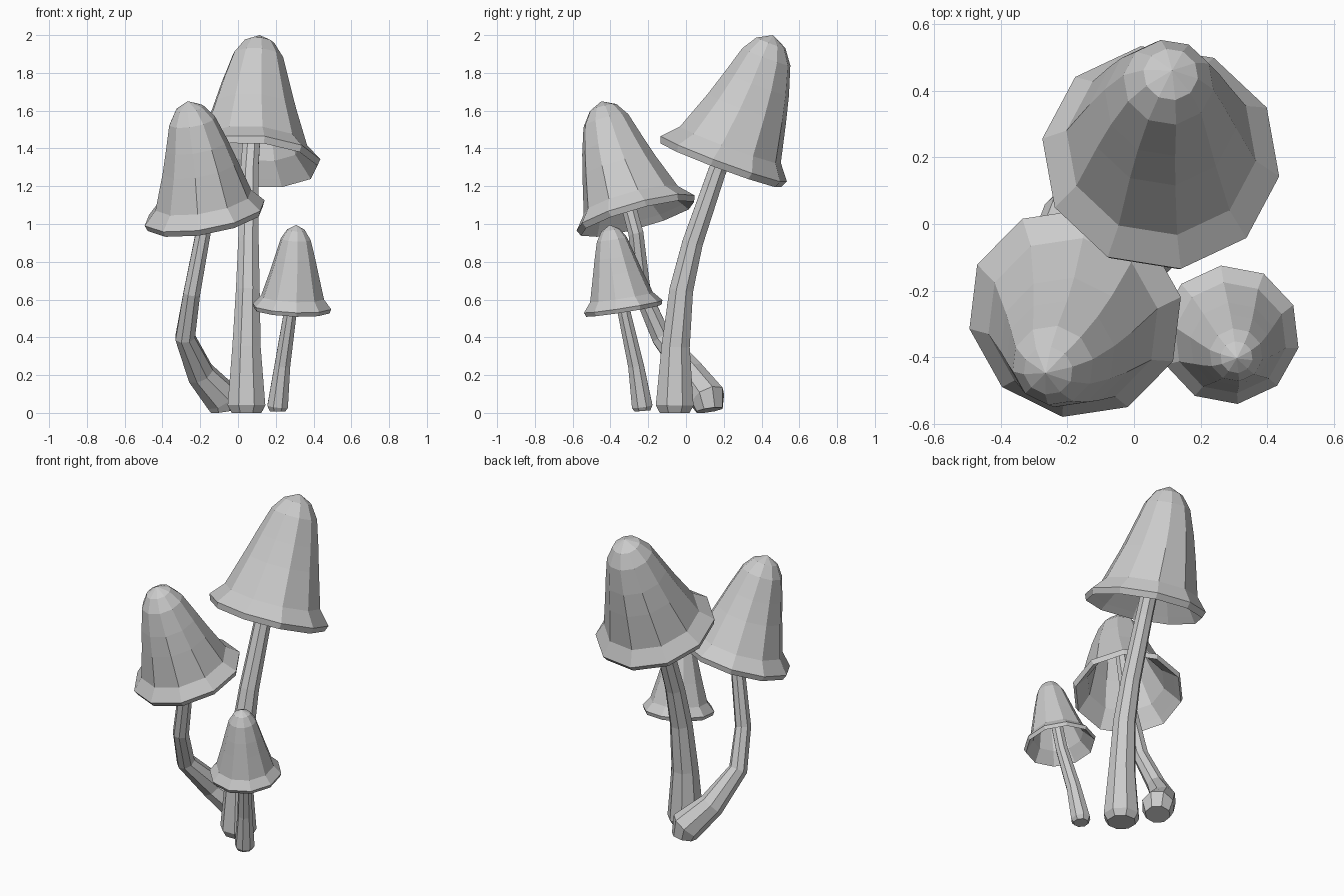
import bpy, bmesh, math
from mathutils import Vector

cube = bpy.data.objects.get("Cube")
if cube:
    bpy.data.objects.remove(cube, do_unlink=True)

grey = bpy.data.materials.new("plain_grey")
grey.use_nodes = True
colour = (0.6, 0.6, 0.6, 1)
grey.diffuse_color = colour
grey.node_tree.nodes["Principled BSDF"].inputs["Base Color"].default_value = colour

UP = Vector((0, 0, 1))


def ring(bm, centre, axis, radius, sides, phase):
    """One polygon of vertices square to the axis."""
    turn = UP.rotation_difference(axis)
    points = []
    for i in range(sides):
        a = math.radians(phase) + math.tau * i / sides
        points.append(bm.verts.new(centre + turn @ Vector((math.cos(a), math.sin(a), 0)) * radius))
    return points


def bridge(bm, a, b):
    for i in range(len(a)):
        j = (i + 1) % len(a)
        bm.faces.new((a[i], a[j], b[j], b[i]))


def fan(bm, loop, point):
    tip = bm.verts.new(point)
    for i in range(len(loop)):
        bm.faces.new((loop[i], loop[(i + 1) % len(loop)], tip))


def finish(bm, name):
    bmesh.ops.recalc_face_normals(bm, faces=bm.faces)
    mesh = bpy.data.meshes.new(name)
    bm.to_mesh(mesh)
    bm.free()
    mesh.materials.append(grey)
    bpy.context.collection.objects.link(bpy.data.objects.new(name, mesh))


# Bell outline as (height, radius) fractions: hollow inside, lip, then outside
INSIDE = [(.82, .26), (.62, .41), (.43, .51), (.14, .7), (.03, .88)]
OUTSIDE = [(-.02, .96), (.03, 1), (.14, .8), (.43, .62), (.62, .51), (.83, .38), (.94, .23)]


def cap(name, base, apex, bend, radius, phase):
    """Flared bell whose middle is pushed sideways by bend."""
    bm = bmesh.new()
    axis = apex - base

    def centre(t):
        return base + axis * t + bend * math.sin(math.pi * max(t, 0) * .75)

    loops = [ring(bm, centre(t), axis, radius * r, 10, phase) for t, r in INSIDE + OUTSIDE]
    for a, b in zip(loops, loops[1:]):
        bridge(bm, a, b)
    fan(bm, loops[0], centre(.87))
    fan(bm, loops[-1], centre(1))
    finish(bm, name)


def stalk(name, path):
    """Bent tapering stalk through (x, y, z, radius) points."""
    bm = bmesh.new()
    points = [Vector(p[:3]) for p in path]
    loops = []
    for i, p in enumerate(path):
        axis = points[min(i + 1, len(path) - 1)] - points[max(i - 1, 0)]
        loops.append(ring(bm, points[i], axis, p[3], 8, 22.5))
    for a, b in zip(loops, loops[1:]):
        bridge(bm, a, b)
    bm.faces.new(loops[0])
    bm.faces.new(loops[-1])
    finish(bm, name)


# Each mushroom: cap base, apex, bend, rim radius, turn, and the stalk path
mushrooms = {
    "tall": ((.08, .19, 1.325), (.125, .44, 2), (-.015, .03, 0), .36, 27,
             [(.045, -.06, 0, .085), (.045, -.06, .04, .108), (.045, -.055, .35, .081),
              (.052, -.025, .65, .068), (.055, .035, .9, .059), (.06, .165, 1.28, .051)]),
    "leaning": ((-.175, -.26, 1.04), (-.28, -.43, 1.65), (.02, -.025, 0), .328, 10,
                [(-.075, .125, .015, .075), (-.085, .115, .08, .098), (-.2, .025, .21, .077),
                 (-.28, -.13, .4, .056), (-.245, -.23, .63, .048), (-.185, -.265, .95, .043)]),
    "small": ((.285, -.33, .55), (.305, -.4, .995), (.005, -.005, 0), .212, 25,
              [(.21, -.23, .01, .045), (.21, -.232, .035, .059), (.235, -.265, .25, .045),
               (.275, -.325, .52, .037)]),
}
for name, (base, apex, bend, radius, phase, path) in mushrooms.items():
    base, apex = Vector(base), Vector(apex)
    cap(name + "_cap", base, apex, Vector(bend), radius, phase)
    top = base.lerp(apex, .8) + Vector(bend)
    stalk(name + "_stalk", path + [(*top, path[-1][3] * .9)])
